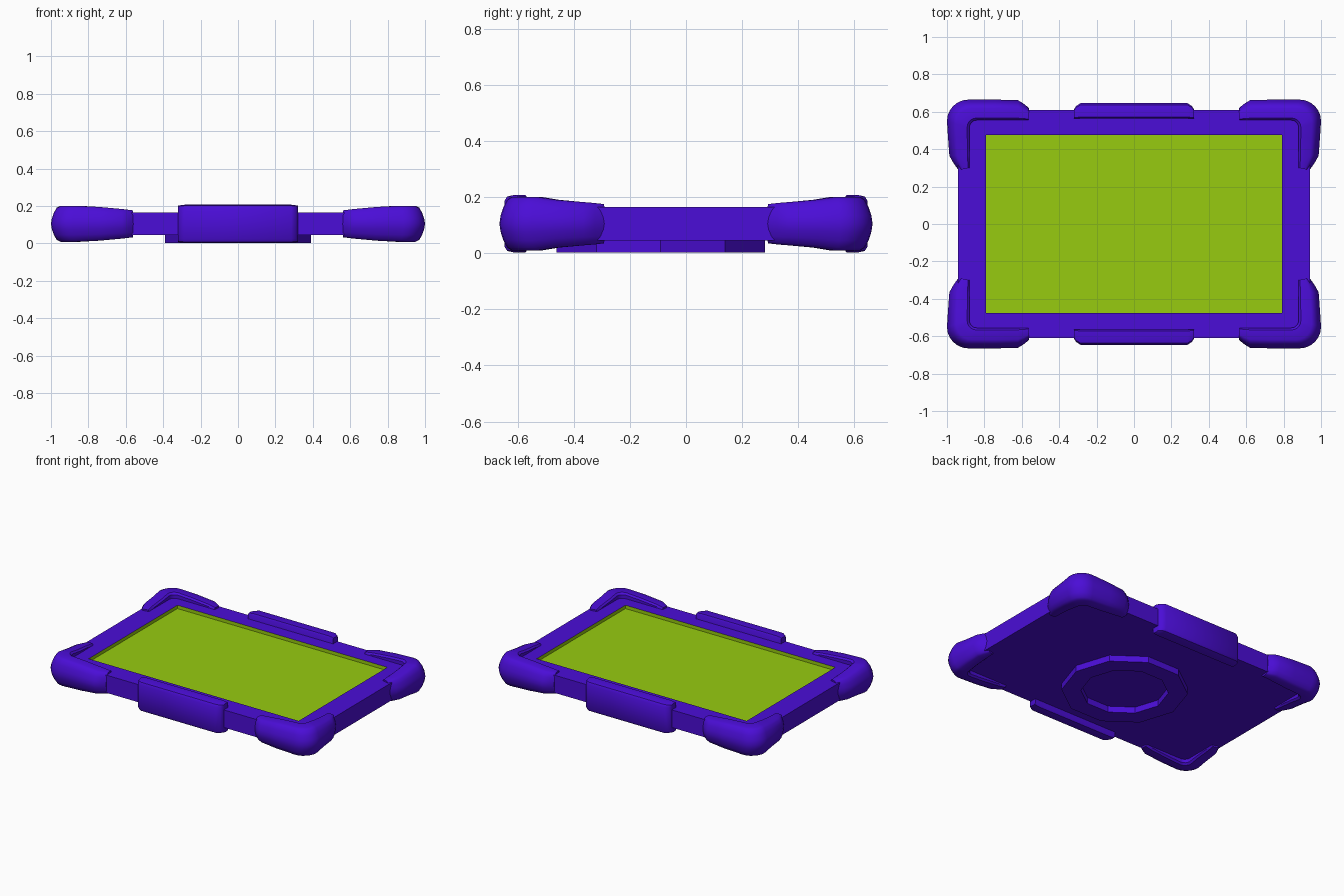
import bpy, bmesh, math
from mathutils import Vector

cube = bpy.data.objects.get("Cube")
if cube:
    bpy.data.objects.remove(cube, do_unlink=True)


def material(name, rgb):
    m = bpy.data.materials.new(name)
    m.use_nodes = True
    m.diffuse_color = (*rgb, 1)
    m.node_tree.nodes["Principled BSDF"].inputs["Base Color"].default_value = (*rgb, 1)
    return m


purple = material("violet rubber", (0.07, 0.004, 0.68))
green = material("lime screen", (0.31, 0.6, 0.005))
MID_Z = 0.105


def finish(bm, name, mats=(purple,), smooth=None):
    bmesh.ops.recalc_face_normals(bm, faces=bm.faces)
    mesh = bpy.data.meshes.new(name)
    bm.to_mesh(mesh)
    bm.free()
    for m in mats:
        mesh.materials.append(m)
    ob = bpy.data.objects.new(name, mesh)
    bpy.context.collection.objects.link(ob)
    if smooth:
        bpy.ops.object.select_all(action='DESELECT')
        ob.select_set(True)
        bpy.context.view_layer.objects.active = ob
        bpy.ops.object.shade_smooth_by_angle(angle=math.radians(smooth))
    return ob


def loft(name, stations, profile, sx, sy):
    """Sweep a closed profile between inner and outer points of each station."""
    bm = bmesh.new()
    rings = []
    for inner, outer, half in stations:
        a, b = Vector(inner), Vector(outer)
        ring = []
        for u, v in profile:
            p = a.lerp(b, u)
            ring.append(bm.verts.new((p.x * sx, p.y * sy, MID_Z + v * half)))
        rings.append(ring)
    n = len(profile)
    for r, s in zip(rings, rings[1:]):
        for i in range(n):
            j = (i + 1) % n
            bm.faces.new((r[i], r[j], s[j], s[i]))
    bm.faces.new(rings[0])
    bm.faces.new(rings[-1])
    return finish(bm, name, smooth=40)


# Case body with a recessed screen
bm = bmesh.new()
bmesh.ops.create_cube(bm, size=1)
for v in bm.verts:
    v.co = (v.co.x * 1.88, v.co.y * 1.22, MID_Z + v.co.z * 0.12)
bmesh.ops.bevel(bm, geom=[e for e in bm.edges if abs(e.verts[0].co.z - e.verts[1].co.z) > 0.1],
                offset=0.06, segments=3, profile=0.5, affect='EDGES')
top = max(bm.faces, key=lambda f: f.calc_center_median().z)
# The opening is a rectangle joined to the rounded rim
rim = list(top.edges)
bmesh.ops.delete(bm, geom=[top], context='FACES_ONLY')


def rect(z):
    return [bm.verts.new((x * 0.79, y * 0.477, z)) for x, y in ((-1, -1), (1, -1), (1, 1), (-1, 1))]


upper, lower = rect(0.165), rect(0.142)
hole = [bm.edges.new((upper[i], upper[(i + 1) % 4])) for i in range(4)]
bmesh.ops.triangle_fill(bm, edges=rim + hole, use_beauty=True)
for f in list(bm.faces):
    c = f.calc_center_median()
    if c.z > 0.16 and abs(c.x) < 0.78 and abs(c.y) < 0.47:
        bm.faces.remove(f)
screen = [bm.faces.new((upper[i], upper[(i + 1) % 4], lower[(i + 1) % 4], lower[i])) for i in range(4)]
screen.append(bm.faces.new(lower))
for f in screen:
    f.material_index = 1
finish(bm, "case_body", (purple, green))

# Corner bumpers: an L-shaped sweep with a rounded outer corner
round_profile = [(0, -0.88), (0.1, -1), (0.58, -1), (0.74, -0.9), (0.87, -0.62), (0.96, -0.3), (1, 0),
                 (0.96, 0.3), (0.87, 0.62), (0.74, 0.9), (0.58, 1), (0.1, 1), (0, 0.88)]
path = [((0.565, 0.555), (0.56, 0.618), 0.072),
        ((0.59, 0.555), (0.585, 0.64), 0.075),
        ((0.62, 0.555), (0.62, 0.662), 0.079),
        ((0.74, 0.555), (0.74, 0.665), 0.09)]
for k in range(7):
    t = math.pi / 2 * (1 - k / 6)
    c, s = math.cos(t), math.sin(t)
    path.append(((0.84 + 0.04 * c, 0.515 + 0.04 * s),
                 (0.885 + 0.115 * c, 0.55 + 0.115 * s), 0.096))
path += [((0.88, 0.45), (0.995, 0.47), 0.085),
         ((0.88, 0.365), (0.987, 0.365), 0.077),
         ((0.88, 0.33), (0.965, 0.325), 0.074),
         ((0.88, 0.3), (0.938, 0.288), 0.07)]
for sx, side in ((1, "left"), (-1, "right")):
    for sy, end in ((-1, "front"), (1, "back")):
        loft(f"{end}_{side}_corner_bumper", path, round_profile, sx, sy)

# Middle bumpers on the long edges
flat_profile = [(0, -0.9), (0.08, -1), (0.6, -1), (0.88, -0.95), (1, -0.8), (1, 0.8),
                (0.88, 0.95), (0.6, 1), (0.08, 1), (0, 0.9)]
half_path = [(0.32, 0.615, 0.097), (0.31, 0.63, 0.099), (0.285, 0.647, 0.102)]
bar = [((-x, 0.565), (-x, y), h) for x, y, h in half_path]
bar += [((x, 0.565), (x, y), h) for x, y, h in reversed(half_path)]
for sy, end in ((-1, "front"), (1, "back")):
    loft(f"{end}_middle_bumper", bar, flat_profile, 1, sy)

# Faceted ring under the case
bm = bmesh.new()
SIDES = 10
loops = []
for radius, z in ((0.39, 0.05), (0.39, 0.003), (0.27, 0.003), (0.27, 0.05)):
    loops.append([bm.verts.new((radius * math.cos(math.tau * i / SIDES),
                                radius * math.sin(math.tau * i / SIDES) - 0.09, z))
                  for i in range(SIDES)])
for a, b in zip(loops, loops[1:] + loops[:1]):
    for i in range(SIDES):
        j = (i + 1) % SIDES
        bm.faces.new((a[i], a[j], b[j], b[i]))
finish(bm, "base_ring")
